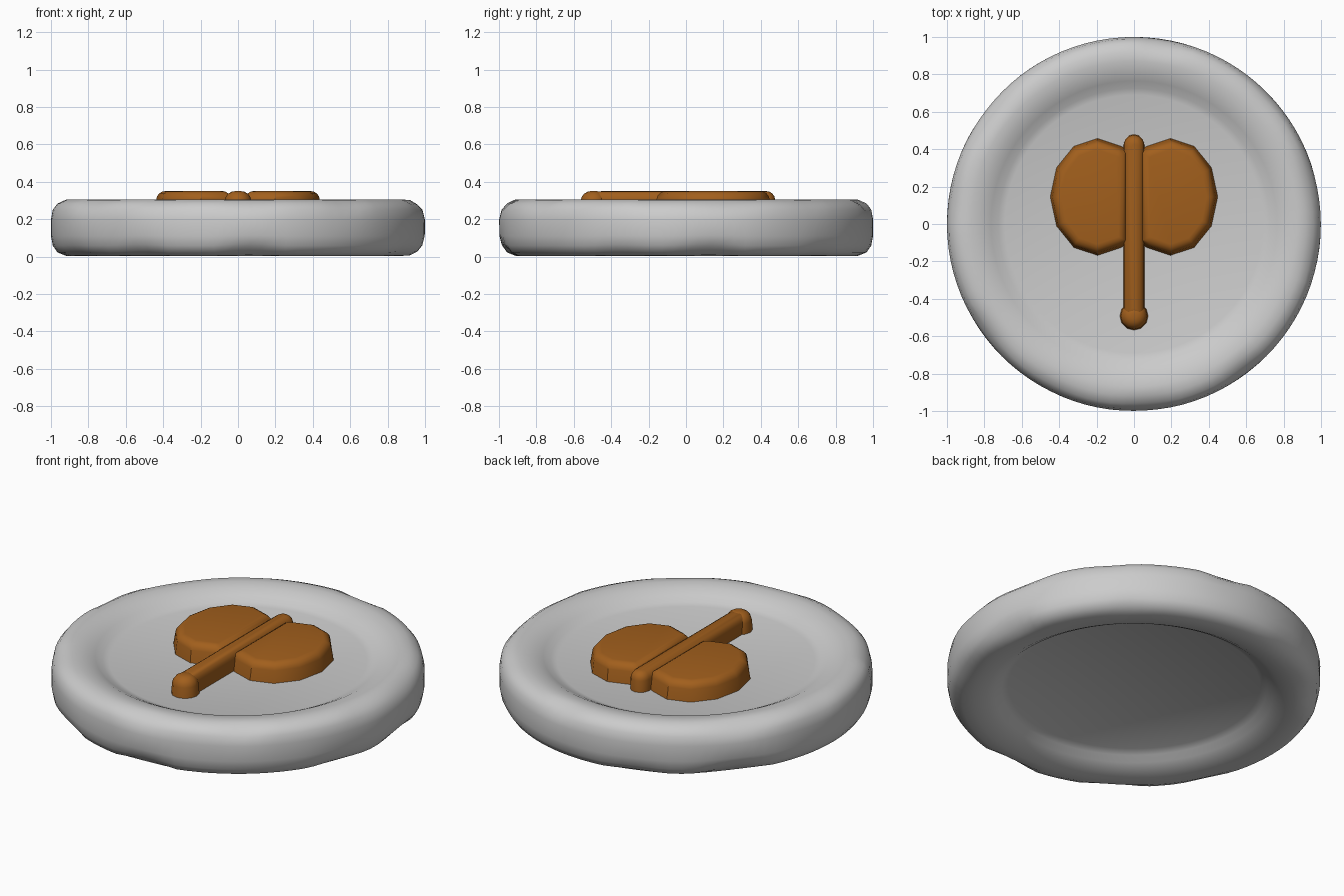
import bpy, bmesh, math, random

if "Cube" in bpy.data.objects:
    bpy.data.objects.remove(bpy.data.objects["Cube"])

random.seed(4)
wood = bpy.data.materials.new("orange_brown")
wood.diffuse_color = (0.36, 0.115, 0.012, 1)
wood.use_nodes = True
wood.node_tree.nodes["Principled BSDF"].inputs["Base Color"].default_value = wood.diffuse_color


def finish(name, bm, material=None, angle=40):
    bmesh.ops.recalc_face_normals(bm, faces=bm.faces)
    mesh = bpy.data.meshes.new(name)
    bm.to_mesh(mesh)
    bm.free()
    ob = bpy.data.objects.new(name, mesh)
    bpy.context.collection.objects.link(ob)
    if material:
        mesh.materials.append(material)
    bpy.ops.object.select_all(action='DESELECT')
    ob.select_set(True)
    bpy.context.view_layer.objects.active = ob
    bpy.ops.object.shade_smooth_by_angle(angle=math.radians(angle))
    return ob


# Stone disc: dished on both faces, rounded worn rim
profile = [(0.675, 0.09), (0.71, 0.07), (0.745, 0.043), (0.79, 0.018), (0.86, 0.004),
           (0.92, 0.004), (0.965, 0.022), (0.99, 0.058), (1.0, 0.11), (1.0, 0.20),
           (0.99, 0.252), (0.965, 0.284), (0.92, 0.304), (0.87, 0.305),
           (0.81, 0.294), (0.765, 0.272), (0.725, 0.25), (0.69, 0.24)]
SEG = 96
waves = [(k, random.uniform(0, 6.28), random.uniform(0, 6.28)) for k in (3, 5, 8, 11)]
bm = bmesh.new()
rings = []
for i in range(SEG):
    a = 2 * math.pi * i / SEG
    ring = []
    for r, z in profile:
        # gentle dents that only cut into the rounded corners
        corner = max(0, 1 - abs(r - 0.965) / 0.06) * min(1, abs(z - 0.155) / 0.1)
        side = 1 if z < 0.155 else 2
        dent = max(0, sum(math.sin(w[0] * a + w[side]) for w in waves) / 4) * 0.022 * corner
        rr = r - dent
        zz = z + (dent if z < 0.155 else -dent)
        ring.append(bm.verts.new((rr * math.cos(a), rr * math.sin(a), zz)))
    rings.append(ring)
for i in range(SEG):
    a, b = rings[i], rings[(i + 1) % SEG]
    for j in range(len(profile) - 1):
        bm.faces.new((a[j], b[j], b[j + 1], a[j + 1]))
bm.faces.new([r[0] for r in rings])
bm.faces.new([r[-1] for r in rings])
finish("stone_disc", bm, angle=60)


# Raised emblem parts: an outline extruded from the dish, slightly tapered, rounded top edge
def relief(name, outline, bevel, taper, z0=0.225, z1=0.35):
    bm = bmesh.new()
    low = [bm.verts.new((x, y, z0)) for x, y in outline]
    face = bm.faces.new(low)
    center = face.calc_center_bounds()
    ext = bmesh.ops.extrude_face_region(bm, geom=[face])
    top = [v for v in ext["geom"] if isinstance(v, bmesh.types.BMVert)]
    for v in top:
        d = (v.co - center).normalized() * taper
        v.co -= d
        v.co.z = z1
    edges = [e for e in bm.edges if all(v in top for v in e.verts)]
    bmesh.ops.bevel(bm, geom=edges, offset=bevel, segments=4, profile=0.5, affect='EDGES')
    return finish(name, bm, wood, 35)


def ellipse(cx, cy, rx, ry, n):
    return [(cx + rx * math.cos(2 * math.pi * i / n), cy + ry * math.sin(2 * math.pi * i / n))
            for i in range(n)]


# Two axe blades, twelve-sided with a straight inner edge
for side, s in (("left", -1), ("right", 1)):
    pts = [p for p in ellipse(0.195, 0.145, 0.255, 0.315, 12) if p[0] > 0.05]
    pts.sort(key=lambda p: math.atan2(p[1] - 0.145, p[0] - 0.195))
    pts += [(0.03, 0.395), (0.03, -0.105)]
    relief(side + "_blade", [(s * x, y) for x, y in pts], 0.04, 0.02)

# Handle with rounded far end
handle = [(-0.055, -0.50), (0.055, -0.50)] + [
    (0.055 * math.cos(math.pi * i / 6), 0.425 + 0.055 * math.sin(math.pi * i / 6)) for i in range(7)]
relief("handle", handle, 0.044, 0.006)

# Pommel
relief("pommel", ellipse(0, -0.492, 0.077, 0.077, 12), 0.05, 0.01)
